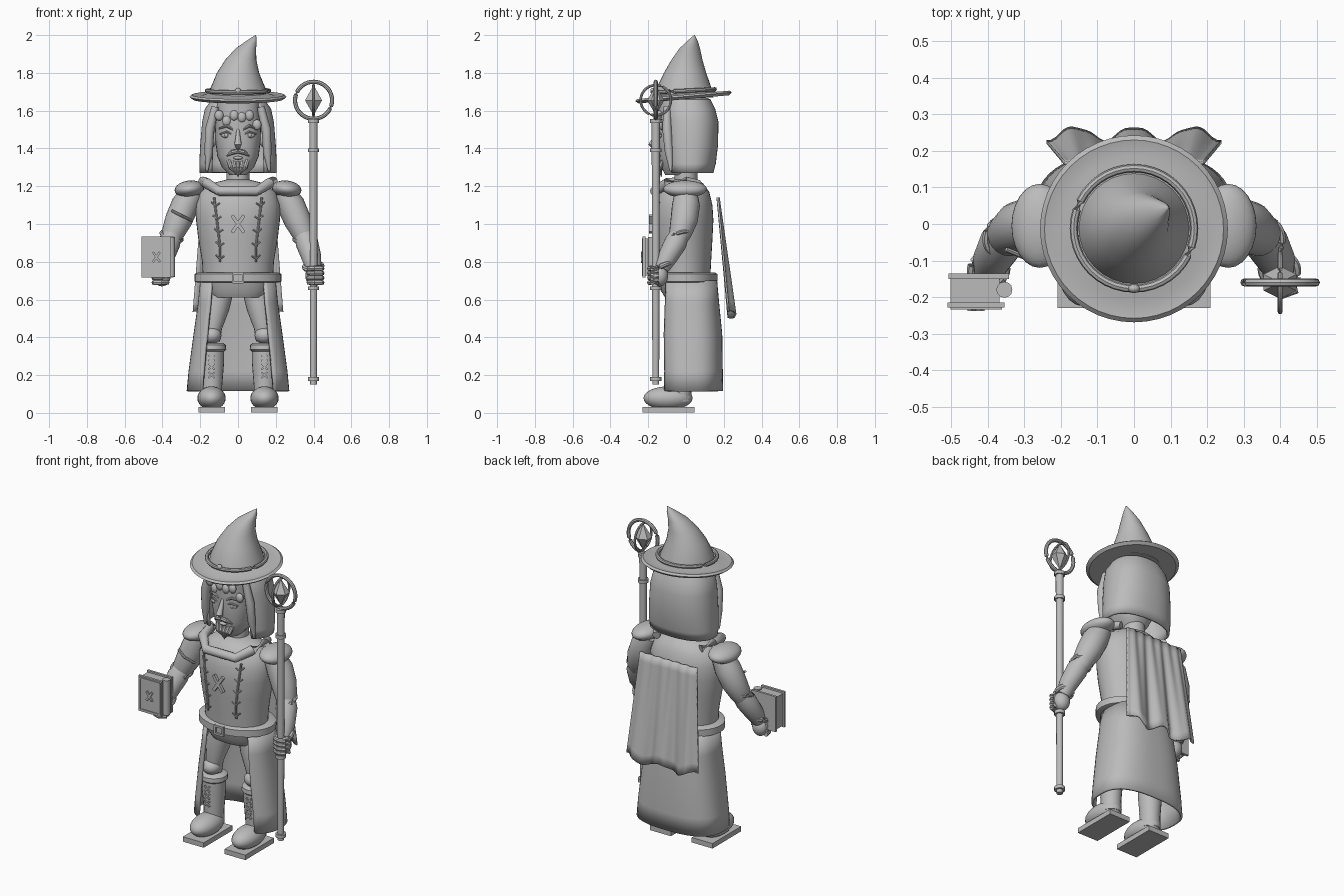
import bpy, bmesh, math
from mathutils import Vector, Matrix

grey = bpy.data.materials.new("grey")
grey.diffuse_color = (0.5, 0.5, 0.5, 1)


def finish(name, bm, angle=35, smooth=True):
    bmesh.ops.recalc_face_normals(bm, faces=bm.faces)
    me = bpy.data.meshes.new(name)
    bm.to_mesh(me)
    bm.free()
    me.materials.append(grey)
    if smooth:
        me.shade_smooth()
        me.set_sharp_from_angle(angle=math.radians(angle))
    ob = bpy.data.objects.new(name, me)
    bpy.context.collection.objects.link(ob)
    return ob


def skin(bm, rings, closed, caps):
    n = len(rings[0])
    for a, b in zip(rings, rings[1:]):
        for i in range(n if closed else n - 1):
            j = (i + 1) % n
            bm.faces.new((a[i], a[j], b[j], b[i]))
    if caps:
        bm.faces.new(rings[0])
        bm.faces.new(rings[-1])


def loft(name, rows, n=32, power=2.0, gap=0, caps=True, thick=0):
    """Stack of superellipses (cx, cy, z, rx, ry); gap is the half angle left open at the front."""
    bm, rings = bmesh.new(), []
    for cx, cy, z, rx, ry in rows:
        ring = []
        for i in range(n):
            t = -math.pi / 2 + gap + (2 * math.pi - 2 * gap) * i / (n - 1 if gap else n)
            c, s = math.cos(t), math.sin(t)
            e = 2 / power
            ring.append(bm.verts.new((cx + rx * math.copysign(abs(c) ** e, c),
                                      cy + ry * math.copysign(abs(s) ** e, s), z)))
        rings.append(ring)
    skin(bm, rings, not gap, caps and not gap)
    ob = finish(name, bm)
    if thick:
        m = ob.modifiers.new("thickness", 'SOLIDIFY')
        m.thickness, m.offset = thick, -1
    return ob


def tube(name, pts, n=12, closed=False):
    """Round tube through points (x, y, z, radius)."""
    bm, rings = bmesh.new(), []
    P = [Vector(p[:3]) for p in pts]
    k = len(P)
    for i, p in enumerate(pts):
        a, b = (P[i - 1], P[(i + 1) % k]) if closed else (P[max(i - 1, 0)], P[min(i + 1, k - 1)])
        t = (b - a).normalized()
        u = t.cross(Vector((0, 1, 0)) if abs(t.y) < 0.9 else Vector((1, 0, 0))).normalized()
        v = t.cross(u)
        rings.append([bm.verts.new(P[i] + p[3] * (u * math.cos(q) + v * math.sin(q)))
                      for q in (2 * math.pi * j / n for j in range(n))])
    if closed:
        rings.append(rings[0])
    skin(bm, rings, True, not closed)
    return finish(name, bm)


def hoop(name, c, R, r, rot=(0, 0, 0), k=40):
    ob = tube(name, [(R * math.cos(2 * math.pi * i / k), R * math.sin(2 * math.pi * i / k), 0, r)
                     for i in range(k)], 8, True)
    ob.location, ob.rotation_euler = c, rot
    return ob


def ball(name, c, r, rot=(0, 0, 0), u=24, v=14):
    bm = bmesh.new()
    bmesh.ops.create_uvsphere(bm, u_segments=u, v_segments=v, radius=1)
    bmesh.ops.scale(bm, vec=r, verts=bm.verts)
    ob = finish(name, bm)
    ob.location, ob.rotation_euler = c, rot
    return ob


def box(name, c, size, rot=(0, 0, 0)):
    bm = bmesh.new()
    bmesh.ops.create_cube(bm, size=1)
    bmesh.ops.scale(bm, vec=size, verts=bm.verts)
    ob = finish(name, bm, smooth=False)
    ob.location, ob.rotation_euler = c, rot
    return ob


def cross(name, x, y, z, h, w, t, a=0.6):
    for s in (-1, 1):
        box(name, (x, y, z), (w, t, h), (0, s * a, 0))


# Hat: bent cone, tilted brim, band
loft("hat_cone", [(0, -.01, 1.67, .155, .155), (0, -.01, 1.72, .145, .145), (0, -.005, 1.8, .112, .112),
                  (.015, .005, 1.87, .082, .082), (.042, .02, 1.93, .054, .054),
                  (.072, .035, 1.97, .027, .027), (.094, .045, 2, .002, .002)])
brim = loft("hat_brim", [(0, 0, -.012, r, r) for r in (.12, .24)] +
            [(0, 0, .002, .257, .257), (0, 0, .012, .245, .245), (0, 0, .005, .2, .2), (0, 0, .02, .15, .15)], 48)
brim.location, brim.rotation_euler = (0, -.013, 1.672), (.09, 0, 0)
hoop("hat_band", (0, -.012, 1.705), .165, .011, (.05, 0, 0))
ball("hat_gem", (0, -.177, 1.705), (.016, .012, .016))

# Head, hood and face
loft("head", [(0, -.04, 1.26, .045, .07), (0, -.03, 1.3, .085, .1), (0, -.02, 1.36, .11, .122),
              (0, -.02, 1.46, .122, .132), (0, -.02, 1.66, .12, .128)], power=2.5)
loft("hood", [(0, .02, 1.27, .205, .125), (0, .02, 1.32, .205, .138), (0, .022, 1.42, .2, .148),
              (0, .022, 1.54, .19, .15), (0, .015, 1.61, .175, .14), (0, .01, 1.66, .14, .12),
              (0, .01, 1.68, .06, .06)], 40, 2.3, gap=.72, thick=.015)
loft("neck", [(0, 0, 1.2, .06, .06), (0, 0, 1.29, .06, .06)])
tube("nose", [(0, -.145, 1.5, .008), (0, -.165, 1.45, .014), (0, -.18, 1.42, .02), (0, -.165, 1.405, .012)])
for s in (-1, 1):
    ball("eye", (s * .062, -.136, 1.47), (.026, .012, .015))
    ball("pupil", (s * .062, -.147, 1.47), (.009, .005, .011), u=12, v=8)
    tube("eyelid", [(s * .03, -.145, 1.475, .004), (s * .06, -.15, 1.488, .006), (s * .095, -.132, 1.475, .004)], 8)
    tube("eyebrow", [(s * .025, -.147, 1.5, .006), (s * .06, -.147, 1.52, .009), (s * .1, -.125, 1.505, .004)], 8)
    tube("moustache", [(0, -.16, 1.385, .011), (s * .03, -.157, 1.38, .013), (s * .06, -.138, 1.36, .004)], 8)
    ball("cheek_ear", (s * .128, -.03, 1.45), (.016, .03, .04))
    tube("hair_lock", [(s * .12, -.1, 1.62, .02), (s * .15, -.1, 1.5, .025), (s * .155, -.09, 1.38, .022),
                       (s * .165, -.08, 1.28, .006)])
ball("lips", (0, -.145, 1.35), (.025, .012, .009))
for i in range(5):
    x = (i - 2) * .019
    tube("beard_strand", [(x * 1.3, -.122, 1.335, .013), (x, -.138, 1.3, .013),
                          (x * .35, -.13, 1.25 + abs(x) * .5, .003)], 8)
for i in range(6):
    x = (i - 2.5) * .04
    ball("fringe_curl", (x, -.145 + 1.8 * x * x, 1.575 - .5 * abs(x) * (i % 2)), (.024, .016, .028), u=12, v=8)

# Torso, collar, seams
loft("torso", [(0, -.012, .7, .185, .14), (0, -.012, .8, .19, .145), (0, -.015, .92, .21, .155),
               (0, -.015, 1.02, .222, .16), (0, -.015, 1.1, .225, .155), (0, -.012, 1.17, .2, .135),
               (0, -.01, 1.215, .14, .1), (0, 0, 1.235, .06, .06)], 40)
half = [(.1, -.165, 1.175, .026), (.165, -.1, 1.215, .028), (.185, 0, 1.225, .026), (.15, .07, 1.21, .022)]
tube("collar", [(-x, y, z, r) for x, y, z, r in reversed(half)] + half)
cross("chest_emblem", 0, -.187, 1, .11, .018, .016)


def front(x, z):
    return -.018 - (.145 + .05 * min(z - .75, .25)) * math.sqrt(1 - (x / .225) ** 2)


for s in (-1, 1):
    line = [(s * (.095 + .12 * max(0, z - .88)), z) for z in (.8, .87, .94, 1.01, 1.08, 1.14)]
    tube("coat_seam", [(x, front(x, z), z, .006) for x, z in line], 8)
    for x, z in line[:-1]:
        tube("seam_stitch", [(x - .022 * s, front(x - .022 * s, z), z + .03, .004),
                             (x, front(x, z) - .004, z + .015, .005),
                             (x + .022 * s, front(x + .022 * s, z), z + .035, .004)], 6)

# Belt, buckle, hips and open coat skirt
loft("belt", [(0, -.005, .69, .215, .16), (0, -.005, .695, .23, .172), (0, -.005, .735, .23, .172),
              (0, -.005, .742, .215, .16)], 40)
for z in (.69, .738):
    box("buckle_bar", (0, -.18, z), (.06, .016, .012))
for x in (-.026, .026):
    box("buckle_side", (x, -.18, .714), (.012, .016, .05))
loft("hips", [(0, -.01, .61, .14, .1), (0, -.01, .65, .165, .125), (0, -.01, .72, .18, .14)], power=2.5)
loft("coat_skirt", [(0, .025, .115, .272, .172), (0, .025, .22, .262, .17), (0, .022, .42, .235, .17),
                    (0, .018, .58, .212, .158), (0, .015, .7, .2, .15)], 40, 2.6, gap=.68, thick=.014)

# Legs, boots and arms
for s in (-1, 1):
    x = s * .14
    tube("thigh", [(s * .09, -.01, .66, .07), (s * .115, -.02, .56, .07), (s * .135, -.03, .45, .05),
                   (x, -.03, .38, .045)], 20)
    ball("knee_pad", (x, -.05, .41), (.052, .055, .045))
    loft("boot_leg", [(x, -.03, .06, .058, .06), (x, -.03, .14, .056, .058), (x, -.03, .26, .066, .066),
                      (x, -.03, .34, .066, .066)], 20)
    loft("boot_cuff", [(x, -.03, .325, .066, .066), (x, -.03, .335, .078, .078), (x, -.03, .36, .076, .076),
                       (x, -.03, .37, .06, .06)], 20)
    ball("boot_foot", (x, -.095, .078), (.075, .13, .062))
    box("boot_sole", (x, -.092, .016), (.14, .275, .03))
    for z in (.2, .245, .29):
        cross("boot_lace", x, -.097, z, .045, .009, .01, .8)
    ball("shoulder_pad", (s * .258, -.005, 1.185), (.078, .115, .045), (0, s * .12, 0))
    tube("upper_arm", [(s * .24, 0, 1.17, .06), (s * .28, 0, 1.1, .074), (s * .315, -.01, 1.02, .072),
                       (s * .345, -.03, .95, .06), (s * .355, -.04, .91, .045)], 20)
    hoop("elbow_band", (s * .352, -.035, .935), .056, .011, (.3, s * -.35, 0), 24)
    tube("forearm", [(s * .345, -.03, .95, .05), (s * .365, -.055, .9, .06), (s * .39, -.1, .82, .052),
                     (s * .4, -.13, .765, .04)], 20)
    hoop("wrist_cuff", (s * .398, -.125, .775), .046, .014, (.4, s * -.1, 0), 24)
    ball("palm", (s * .403, -.14, .725), (.047, .045, .055))
    for i in range(4):
        z = .69 + i * .025
        y = -.01 if s > 0 else .005
        tube("finger", [(s * .445, y - .135, z, .013), (s * .44, y - .17, z, .014), (s * .405, y - .182, z, .014),
                        (s * .368, y - .165, z, .011)], 8)
tube("arm_strap", [(-.35, -.07, 1.07, .007), (-.3, -.09, 1.045, .008), (-.24, -.07, 1.015, .006)], 8)

# Staff with crossed rings and a crystal
tube("staff_shaft", [(.4, -.16, .15, .018), (.4, -.16, 1.55, .022)], 16)
for z in (.18, .66, 1.39, 1.545):
    tube("staff_collar", [(.4, -.16, z - .01, .03), (.4, -.16, z + .01, .03)], 16)
hoop("staff_ring", (.4, -.16, 1.655), .098, .011, (math.pi / 2, 0, 0))
hoop("staff_inner_ring", (.4, -.16, 1.655), .08, .007, (0, math.pi / 2, 0))
bm = bmesh.new()
bmesh.ops.create_uvsphere(bm, u_segments=6, v_segments=2, radius=1)
bmesh.ops.scale(bm, vec=(.052, .045, .08), verts=bm.verts)
finish("staff_crystal", bm, smooth=False).location = (.4, -.16, 1.655)

# Book
box("book_front_cover", (-.432, -.222, .825), (.156, .014, .215))
box("book_back_cover", (-.425, -.143, .825), (.165, .014, .215))
box("book_pages", (-.435, -.18, .825), (.135, .07, .195))
tube("book_spine", [(-.355, -.18, .72, .022), (-.355, -.18, .93, .022)])
cross("book_emblem", -.432, -.232, .825, .065, .012, .012)
for s in (-1, 1):
    box("book_trim_side", (-.432 + s * .066, -.23, .825), (.008, .008, .195))
    box("book_trim_end", (-.432, -.23, .825 + s * .095), (.132, .008, .008))

# Rippled cape hanging away from the back
bm, rows = bmesh.new(), []
for j in range(13):
    v = j / 12
    rows.append([bm.verts.new(((.19 + .05 * v) * u,
                               .175 + .075 * v + .018 * v * math.cos(u * 9.4) - .004 * math.cos(u * 20),
                               1.14 - .62 * v + .02 * v * math.cos(u * 7)))
                 for u in (-1 + i / 20 for i in range(41))])
skin(bm, rows, False, False)
m = finish("cape", bm).modifiers.new("thickness", 'SOLIDIFY')
m.thickness = .01
